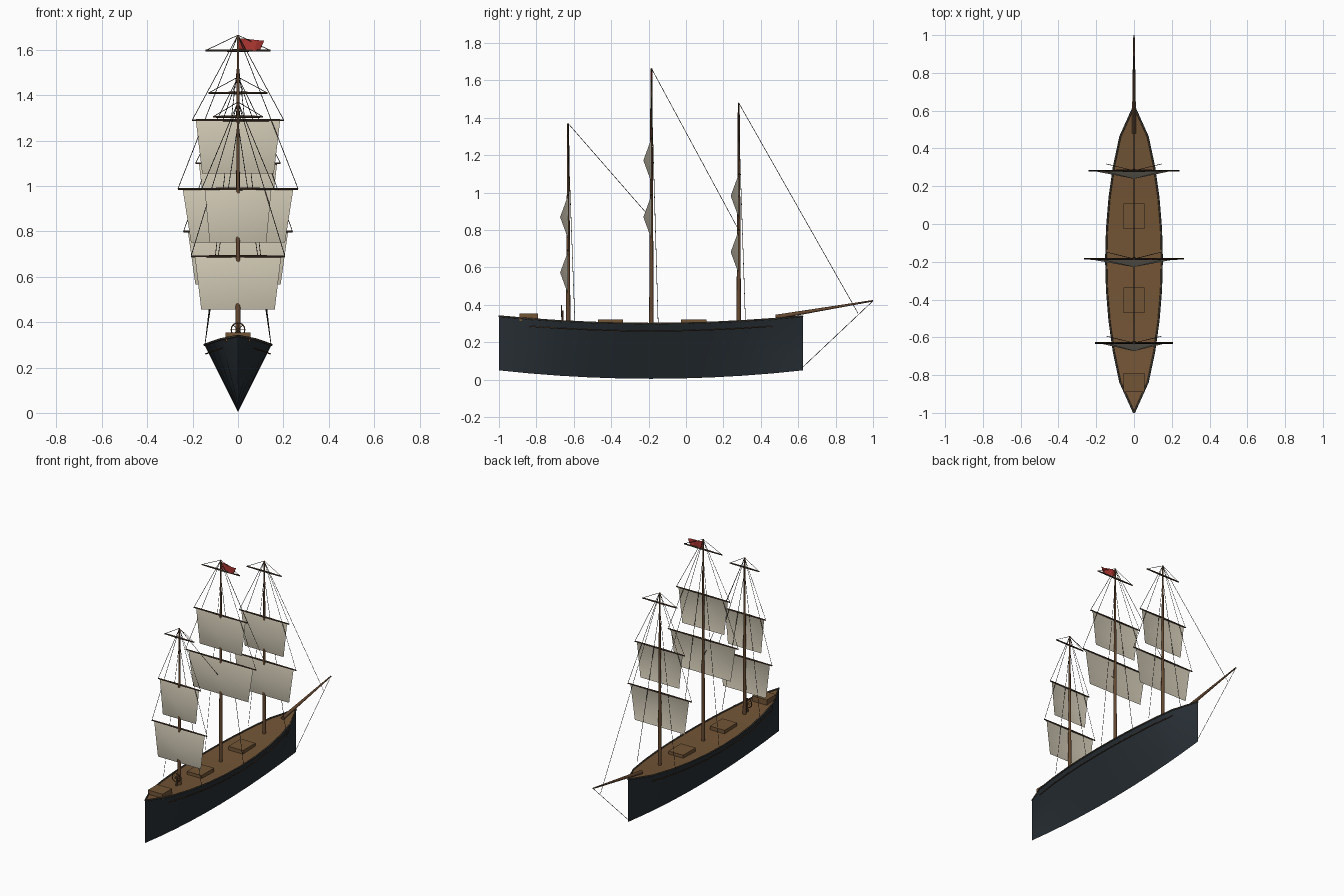
import bpy, bmesh, math
from mathutils import Vector

if "Cube" in bpy.data.objects:
    bpy.data.objects.remove(bpy.data.objects["Cube"])


def mat(name, rgb):
    m = bpy.data.materials.new(name)
    m.diffuse_color = (*rgb, 1)
    m.use_nodes = True
    m.node_tree.nodes["Principled BSDF"].inputs["Base Color"].default_value = m.diffuse_color
    return m


HULL = mat("hull_black", (0.022, 0.03, 0.037))
TRIM = mat("trim", (0.07, 0.06, 0.045))
DECK = mat("deck_brown", (0.17, 0.09, 0.037))
SPAR = mat("spar_brown", (0.13, 0.065, 0.03))
YARD = mat("yard_dark", (0.07, 0.042, 0.025))
SAIL = mat("canvas", (0.62, 0.57, 0.45))
RED = mat("flag_red", (0.4, 0.035, 0.03))
ROPE = mat("rope", (0.03, 0.025, 0.02))


def mesh_obj(name, verts, faces, material, smooth=False):
    me = bpy.data.meshes.new(name)
    me.from_pydata(verts, [], faces)
    bm = bmesh.new()
    bm.from_mesh(me)
    bmesh.ops.remove_doubles(bm, verts=bm.verts, dist=1e-5)
    bmesh.ops.dissolve_degenerate(bm, edges=bm.edges, dist=1e-5)
    bmesh.ops.recalc_face_normals(bm, faces=bm.faces)
    bm.to_mesh(me)
    bm.free()
    ob = bpy.data.objects.new(name, me)
    bpy.context.collection.objects.link(ob)
    me.materials.append(material)
    for p in me.polygons:
        p.use_smooth = smooth
    return ob


def spar(name, a, b, r1, r2, material, sides=10):
    a, b = Vector(a), Vector(b)
    bpy.ops.mesh.primitive_cone_add(vertices=sides, radius1=r1, radius2=r2,
                                    depth=(b - a).length, location=(a + b) / 2,
                                    rotation=(b - a).to_track_quat('Z', 'Y').to_euler())
    ob = bpy.context.object
    ob.name = name
    ob.data.materials.append(material)
    bpy.ops.object.shade_smooth_by_angle(angle=math.radians(40))
    return ob


def rope(name, a, b):
    return spar(name, a, b, 0.0015, 0.0015, ROPE, 4)


def tube(name, pts, r, material, cyclic=False):
    cu = bpy.data.curves.new(name, 'CURVE')
    cu.dimensions = '3D'
    cu.bevel_depth, cu.bevel_resolution = r, 1
    sp = cu.splines.new('POLY')
    sp.points.add(len(pts) - 1)
    for p, co in zip(sp.points, pts):
        p.co = (*co, 1)
    sp.use_cyclic_u = cyclic
    cu.materials.append(material)
    ob = bpy.data.objects.new(name, cu)
    bpy.context.collection.objects.link(ob)


def box(name, size, loc, material):
    bpy.ops.mesh.primitive_cube_add(size=1, location=loc)
    ob = bpy.context.object
    ob.name, ob.scale = name, size
    ob.data.materials.append(material)


# Hull: V sections lofted along the keel, pointed at both ends
N = 10
stations = []
for i in range(N + 1):
    t = i / N
    y = -1 + 1.625 * t
    w = 0.148 * max(0.0, math.sin(math.pi * t)) ** 0.6 if 0 < i < N else 0.0
    s2 = (2 * t - 1) ** 2
    stations.append((y, w, 0.30 + 0.04 * s2, 0.005 + 0.045 * s2))

LEVELS = [-1, -0.67, -0.33, 0, 0.33, 0.67, 1]
L = len(LEVELS)
verts, faces = [], []
for y, w, top, keel in stations:
    for u in LEVELS:
        verts.append((w * u, y, keel + (top - keel) * abs(u)))
for i in range(N):
    for j in range(L - 1):
        k = i * L + j
        faces.append((k, k + 1, k + L + 1, k + L))
hull = mesh_obj("hull", verts, faces, HULL, True)
bpy.context.view_layer.objects.active = hull
hull.select_set(True)
bpy.ops.object.shade_smooth_by_angle(angle=math.radians(40))

# Deck
verts, faces = [], []
for y, w, top, _ in stations:
    verts += [(-w, y, top - 0.004), (w, y, top - 0.004)]
for i in range(N):
    faces.append((2 * i, 2 * i + 1, 2 * i + 3, 2 * i + 2))
mesh_obj("deck", verts, faces, DECK)

# Gunwale rails and thin side wales
for side, tag in ((-1, "left"), (1, "right")):
    tube(f"gunwale_{tag}", [(side * w, y, top) for y, w, top, _ in stations], 0.005, TRIM)
    tube(f"wale_{tag}", [(side * w * 0.96, y, top - 0.04) for y, w, top, _ in stations[1:-1]],
         0.003, SPAR)

# Deck furniture
box("aft_hatch", (0.11, 0.135, 0.03), (0, -0.403, 0.307), DECK)
box("fore_hatch", (0.11, 0.135, 0.03), (0, 0.042, 0.307), DECK)
box("stern_cabin", (0.11, 0.10, 0.04), (0, -0.84, 0.335), DECK)

# Steering wheel with spokes on a post
tube("wheel_rim", [(0.03 * math.cos(a * math.pi / 8), -0.665, 0.367 + 0.03 * math.sin(a * math.pi / 8))
                   for a in range(16)], 0.003, SPAR, True)
for k in range(4):
    c, s = 0.032 * math.cos(k * math.pi / 4), 0.032 * math.sin(k * math.pi / 4)
    spar("wheel_spoke", (-c, -0.665, 0.367 - s), (c, -0.665, 0.367 + s), 0.0015, 0.0015, SPAR, 6)
spar("wheel_post", (0, -0.66, 0.30), (0, -0.66, 0.37), 0.006, 0.005, SPAR, 8)


def sail(name, y, top, half_top, drop=0.235, belly=0.043):
    vs, fs = [], []
    for r in range(3):
        hw = half_top * (1 - 0.075 * r)
        for c in range(3):
            bulge = belly if r == 1 and c == 1 else 0
            vs.append(((c - 1) * hw, y - bulge, top - drop * r / 2))
    for r in range(2):
        for c in range(2):
            k = r * 3 + c
            fs.append((k, k + 1, k + 4, k + 3))
    mesh_obj(name, vs, fs, SAIL, True)


# Masts: y, top z, then (yard z, yard half length) from low to high
MASTS = {
    "mizzen": (-0.63, 1.37, ((0.69, 0.207), (0.987, 0.16), (1.305, 0.11))),
    "main": (-0.185, 1.665, ((0.987, 0.265), (1.29, 0.202), (1.597, 0.143))),
    "fore": (0.282, 1.48, ((0.80, 0.24), (1.10, 0.187), (1.41, 0.13))),
}
for name, (y, top, yards) in MASTS.items():
    spar(f"{name}_mast", (0, y, 0.25), (0, y, top), 0.0125, 0.005, SPAR)
    for k, (z, half) in enumerate(yards):
        for side in (-1, 1):
            spar(f"{name}_yard_{k}", (0, y, z), (side * half, y, z), 0.006, 0.004, YARD, 8)
            rope(f"{name}_lift_{k}", (0, y, top), (side * half, y, z))
        if k < 2:
            sail(f"{name}_sail_{k}", y, z, half * 0.92)
    for side in (-1, 1):
        rope(f"{name}_shroud", (0, y, top * 0.93), (side * 0.145, y + 0.036, 0.305))

# Bowsprit, stays and bobstay
spar("bowsprit", (0, 0.48, 0.335), (0, 0.999, 0.422), 0.0125, 0.004, SPAR)
rope("mizzen_stay", (0, -0.63, 1.37), (0, -0.185, 0.86))
rope("main_stay", (0, -0.185, 1.665), (0, 0.282, 0.80))
rope("fore_stay", (0, 0.282, 1.48), (0, 0.92, 0.355))
rope("bobstay", (0, 0.998, 0.42), (0, 0.622, 0.065))

# Flag at the main masthead
verts, faces = [], []
for i in range(5):
    u = i / 4
    wave = 0.006 * math.sin(u * 2 * math.pi)
    verts += [(0.115 * u, -0.185 + wave, 1.652 - 0.012 * u),
              (0.095 * u, -0.185 + wave, 1.605 - 0.012 * u)]
for i in range(4):
    faces.append((2 * i, 2 * i + 1, 2 * i + 3, 2 * i + 2))
mesh_obj("flag", verts, faces, RED)
